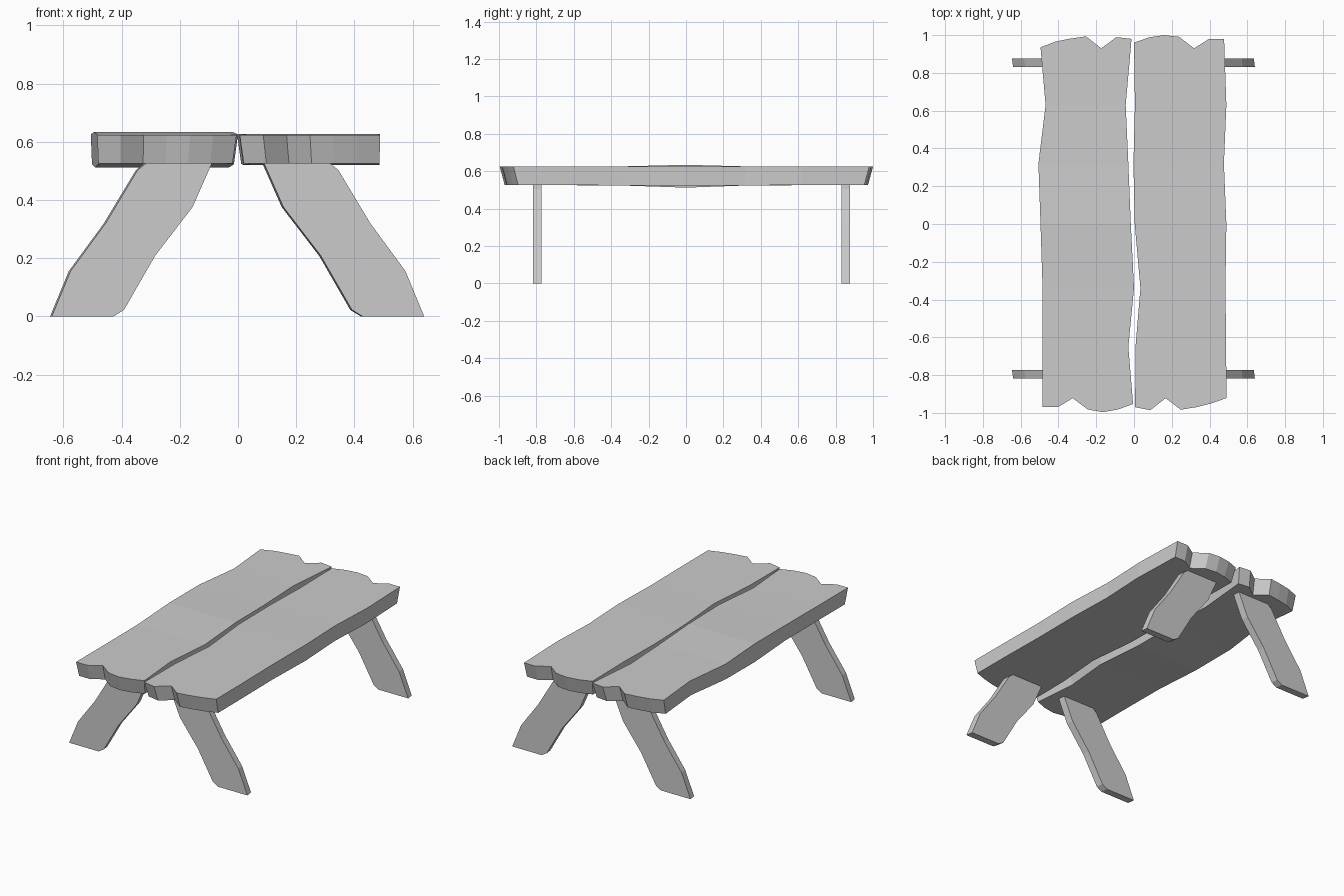
import bpy

if "Cube" in bpy.data.objects:
    bpy.data.objects.remove(bpy.data.objects["Cube"])

ROWS = [-0.65, -0.34, 0.0, 0.32, 0.63]      # interior stations along the planks
SWELL = [0, 0, 0.15, 1, 0.15, 0, 0][1:]     # thickness swell per row


def make_object(name, verts, faces):
    mesh = bpy.data.meshes.new(name)
    mesh.from_pydata(verts, [], faces)
    mesh.update()
    obj = bpy.data.objects.new(name, mesh)
    bpy.context.collection.objects.link(obj)
    return obj


def plank(name, left, right, front_y, back_y, swell, taper_l, taper_r):
    """Rough-sawn plank: 7 x 7 grid between two wavy edges, with jagged ends."""
    n = 7
    factors = [0, 0, 0.15, 1, 0.15, 0, 0]
    verts = []
    for bottom in (0, 1):
        for i in range(n):
            xl = left[i] + taper_l * bottom
            xr = right[i] - taper_r * bottom
            for j in range(n):
                y = front_y[j] if i == 0 else back_y[j] if i == n - 1 else ROWS[i - 1]
                if bottom:
                    y *= 0.973
                d = swell * factors[i]
                z = 0.525 - d * 1.3 if bottom else 0.624 + d
                verts.append((xl + (xr - xl) * j / (n - 1), y, z))
    faces = []
    for i in range(n - 1):
        for j in range(n - 1):
            a = i * n + j
            quad = (a, a + 1, a + n + 1, a + n)
            faces.append(quad)
            faces.append(tuple(v + n * n for v in reversed(quad)))
    # side walls around the grid boundary
    loop = ([j for j in range(n)] + [i * n + n - 1 for i in range(1, n)]
            + [n * n - 1 - j for j in range(1, n)]
            + [i * n for i in range(n - 2, 0, -1)])
    for a, b in zip(loop, loop[1:] + loop[:1]):
        faces.append((b, a, a + n * n, b + n * n))
    return make_object(name, verts, faces)


# Table top planks
plank("left_plank",
      [-0.484, -0.484, -0.484, -0.495, -0.506, -0.468, -0.495],
      [-0.005, -0.030, 0.000, -0.017, -0.030, -0.044, -0.013],
      [-0.97, -0.97, -0.922, -0.982, -0.996, -0.982, -0.953],
      [0.935, 0.966, 0.982, 0.993, 0.93, 0.989, 0.98],
      0.010, 0.004, 0.014)
plank("right_plank",
      [0.006, 0.008, 0.034, 0.004, -0.003, 0.005, 0.000],
      [0.489, 0.488, 0.484, 0.489, 0.476, 0.489, 0.477],
      [-0.97, -0.986, -0.922, -0.983, -0.97, -0.95, -0.922],
      [0.96, 0.988, 1.0, 0.991, 0.93, 0.98, 0.98],
      0.003, 0.014, 0.003)

# Splayed legs, cut from a crooked board profile
PROFILE = [(0.428, 0), (0.64, 0), (0.576, 0.155), (0.455, 0.32), (0.345, 0.503),
           (0.312, 0.53), (0.088, 0.53), (0.156, 0.376), (0.285, 0.208), (0.392, 0.022)]


def leg(name, side, y0, y1):
    n = len(PROFILE)
    verts = [(side * x, y0, z) for x, z in PROFILE]
    verts += [(side * x - 0.006, y1, z) for x, z in PROFILE]
    faces = [tuple(range(n)), tuple(range(2 * n - 1, n - 1, -1))]
    faces += [((k + 1) % n, k, k + n, (k + 1) % n + n) for k in range(n)]
    if side < 0:
        faces = [f[::-1] for f in faces]
    return make_object(name, verts, faces)


for side, side_name in ((-1, "left"), (1, "right")):
    leg(f"front_{side_name}_leg", side, -0.818, -0.772)
    leg(f"back_{side_name}_leg", side, 0.831, 0.877)
